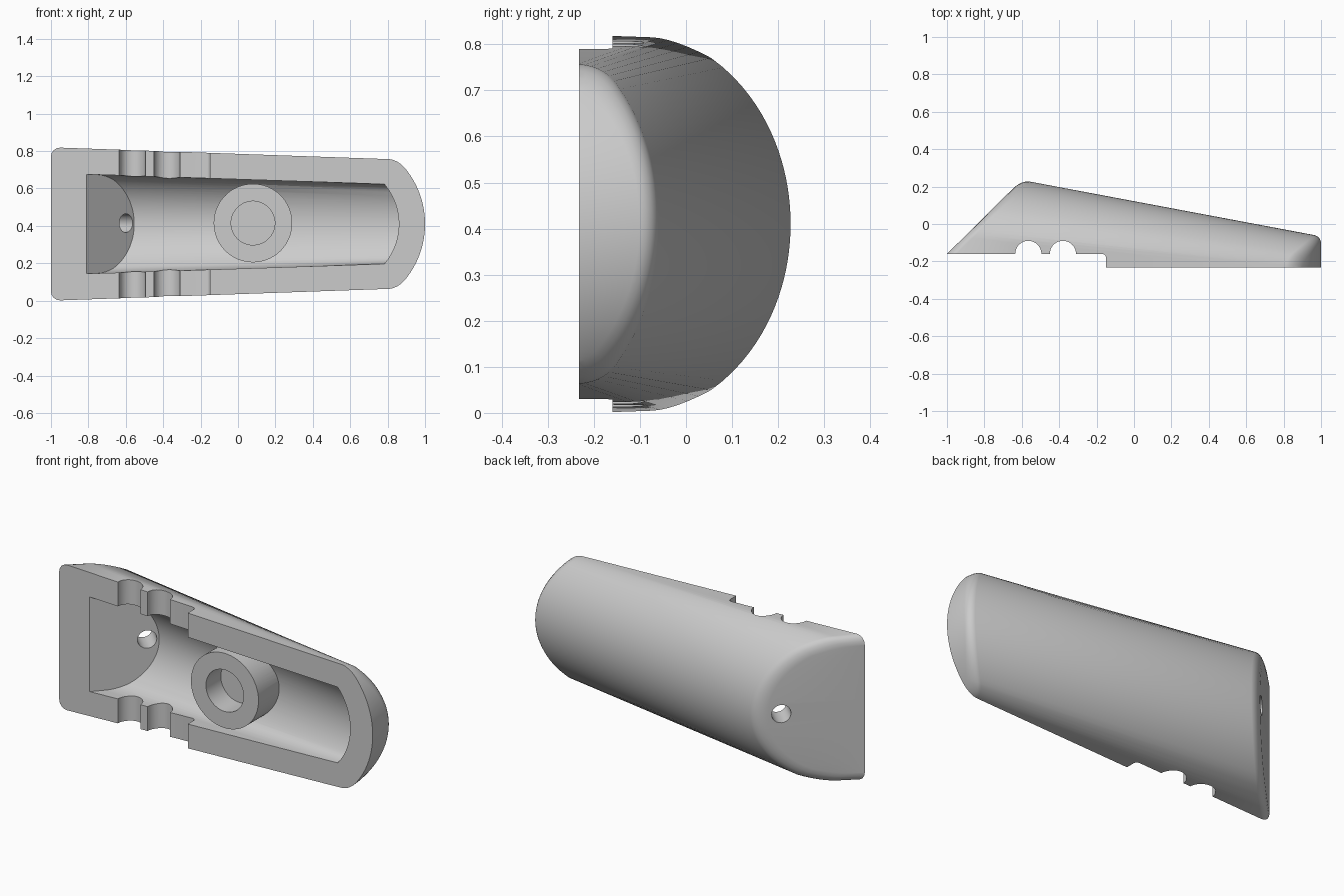
import bpy, bmesh
from math import sin, cos, pi, sqrt
from mathutils import Vector, Matrix

if "Cube" in bpy.data.objects:
    bpy.data.objects.remove(bpy.data.objects["Cube"], do_unlink=True)

MID = 0.41      # height of the symmetry plane
ARC, FIL = 36, 6

grey = bpy.data.materials.new("light_grey")
grey.use_nodes = True
grey.diffuse_color = (0.6, 0.6, 0.6, 1)
grey.node_tree.nodes["Principled BSDF"].inputs["Base Color"].default_value = (0.6, 0.6, 0.6, 1)


def finish(name, bm):
    bmesh.ops.recalc_face_normals(bm, faces=bm.faces)
    mesh = bpy.data.meshes.new(name)
    bm.to_mesh(mesh)
    bm.free()
    mesh.materials.append(grey)
    ob = bpy.data.objects.new(name, mesh)
    bpy.context.collection.objects.link(ob)
    return ob


def section(x, inset, spec):
    """Arched cross-section (y, z) at x: wall, soft shoulder, arc, shoulder, wall."""
    h, seam, peak = (a + b * x - inset for a, b in spec)
    s = peak - seam
    r = (h * h + s * s) / (2 * s)

    def arc(z):
        return peak - r + sqrt(r * r - z * z)

    edge = 0.9 * h
    half = []
    for k in range(FIL):
        t = k / FIL
        y = (1 - t) ** 2 * (seam - 0.05) + 2 * t * (1 - t) * seam + t * t * arc(edge)
        z = (1 - t * t) * h + t * t * edge
        half.append((y, z))
    mid = [(arc(edge * c), edge * c) for c in (1 - 2 * k / ARC for k in range(ARC + 1))]
    return half + mid + [(y, -z) for y, z in reversed(half)]


def ring(bm, end, inset, shift, spec, floor):
    """Closed ring where the section's rulings meet an end surface."""
    top, low = [], []
    for i in range(2 * FIL + ARC + 1):
        for row, flat in ((top, False), (low, True)):
            x = 0
            for _ in range(14):
                y, z = section(x, inset, spec)[i]
                y = floor if flat else y
                x = end(y, z) + shift
            row.append(bm.verts.new((x, y, MID + z)))
    return top, low


def loft(name, spec, left, right, r_left, r_right, floor):
    """Tapered arched bar with rounded edges at both ends."""
    bm = bmesh.new()
    steps = 4
    rings = []
    angles = [k * pi / 2 / steps for k in range(steps + 1)]
    for a in reversed(angles if r_left else [0]):
        rings.append(ring(bm, left, r_left * (1 - cos(a)), r_left * (1 - sin(a)), spec, floor))
    for a in (angles if r_right else [0]):
        rings.append(ring(bm, right, r_right * (1 - cos(a)), -r_right * (1 - sin(a)), spec, floor))
    loops = [top + low[::-1] for top, low in rings]
    n = len(loops[0])
    for a, b in zip(loops, loops[1:]):
        for i in range(n):
            j = (i + 1) % n
            bm.faces.new((a[i], a[j], b[j], b[i]))
    for top, low in (rings[0], rings[-1]):
        for i in range(len(top) - 1):
            bm.faces.new((top[i], top[i + 1], low[i + 1], low[i]))
    return finish(name, bm)


def cylinder(name, a, b, radius, segments=64):
    bm = bmesh.new()
    a, b = Vector(a), Vector(b)
    turn = (b - a).to_track_quat('Z', 'Y').to_matrix().to_4x4()
    bmesh.ops.create_cone(bm, cap_ends=True, segments=segments, radius1=radius, radius2=radius,
                          depth=(b - a).length, matrix=Matrix.Translation((a + b) / 2) @ turn)
    return finish(name, bm)


def prism(name, outline, z0, z1):
    bm = bmesh.new()
    face = bm.faces.new([bm.verts.new((x, y, z0)) for x, y in outline])
    made = bmesh.ops.extrude_face_region(bm, geom=[face])["geom"]
    bmesh.ops.translate(bm, vec=(0, 0, z1 - z0),
                        verts=[v for v in made if isinstance(v, bmesh.types.BMVert)])
    return finish(name, bm)


def combine(target, tool, operation):
    mod = target.modifiers.new(tool.name, 'BOOLEAN')
    mod.operation, mod.solver, mod.object = operation, 'EXACT', tool
    bpy.context.view_layer.objects.active = target
    bpy.ops.object.modifier_apply(modifier=mod.name)
    bpy.data.objects.remove(tool, do_unlink=True)


# Outer shell: half-height, shoulder line and ridge line as (offset, slope) along x
shell = loft("handle_shell", ((0.375, -0.035), (-0.108, -0.097), (0.122, -0.188)),
             lambda y, z: -1 + (y + 0.16) * 1.01,
             lambda y, z: 0.53 + sqrt(0.47 ** 2 - z * z), 0.05, 0.035, -0.4)

# Hollow inside
cavity = loft("cavity_cutter", ((0.239, -0.033), (-0.125, -0.093), (0.0, -0.167)),
              lambda y, z: -0.81 + (y + 0.16) * 1.01,
              lambda y, z: 0.53 + sqrt(0.33 ** 2 - z * z), 0, 0, -0.45)
combine(shell, cavity, 'DIFFERENCE')

# Round boss with a blind bore
combine(shell, cylinder("boss", (0.08, -0.3, 0.415), (0.08, 0.03, 0.415), 0.21), 'UNION')
combine(shell, cylinder("bore_cutter", (0.08, -0.5, 0.415), (0.08, -0.10, 0.415), 0.117), 'DIFFERENCE')

# Hole through the slanted end wall
combine(shell, cylinder("end_hole_cutter", (-0.5, -0.05, 0.415), (-0.9, 0.35, 0.415), 0.05, 32), 'DIFFERENCE')

# Open front: stepped rim with two round notches across both walls
outline = [(-2, -0.6), (1.5, -0.6), (1.5, -0.232), (-0.15, -0.232)]
outline += [(-0.17 + 0.02 * cos(a), -0.18 + 0.02 * sin(a)) for a in (k * pi / 8 for k in range(5))]
for cx in (-0.38, -0.565):
    outline += [(cx + 0.07 * cos(a), -0.16 + 0.07 * sin(a)) for a in (k * pi / 20 for k in range(21))]
outline.append((-2, -0.16))
combine(shell, prism("rim_cutter", outline, -0.3, 1.2), 'DIFFERENCE')

bpy.ops.object.select_all(action='DESELECT')
shell.select_set(True)
bpy.context.view_layer.objects.active = shell
bpy.ops.object.shade_smooth_by_angle(angle=0.5)
